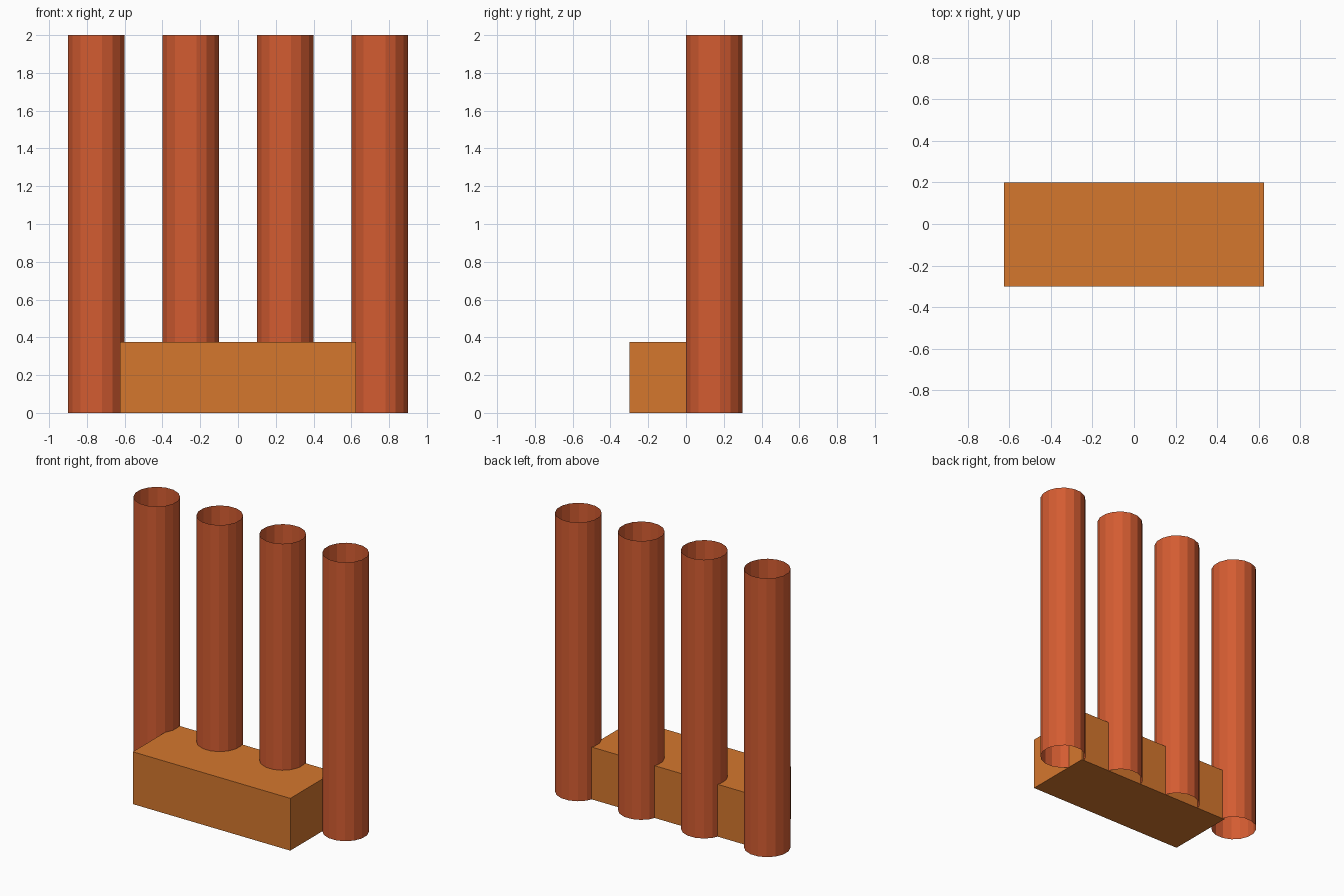
import bpy
import bmesh
import math
from mathutils import Matrix, Vector

cube = bpy.data.objects.get("Cube")
if cube:
    bpy.data.objects.remove(cube, do_unlink=True)


def make_material(name, rgb):
    mat = bpy.data.materials.new(name)
    mat.use_nodes = True
    color = (*rgb, 1.0)
    mat.diffuse_color = color
    mat.node_tree.nodes["Principled BSDF"].inputs["Base Color"].default_value = color
    return mat


def make_object(name, bm, mat, location):
    mesh = bpy.data.meshes.new(name)
    bm.to_mesh(mesh)
    bm.free()
    mesh.materials.append(mat)
    obj = bpy.data.objects.new(name, mesh)
    obj.location = location
    bpy.context.collection.objects.link(obj)
    return obj


rust_red = make_material("rust_red", (0.658, 0.107, 0.031))
warm_orange = make_material("warm_orange", (0.665, 0.185, 0.027))

# Solid base block
BASE_SIZE = Vector((1.25, 0.5, 0.375))
bm = bmesh.new()
bmesh.ops.create_cube(bm, size=1, matrix=Matrix.Diagonal((*BASE_SIZE, 1)))
make_object("base_block", bm, warm_orange, (0, -0.05, BASE_SIZE.z / 2))

# Row of thin open-ended tubes, each with a flat facet facing forward
SIDES, RADIUS, HEIGHT = 16, 0.152, 2.0
for i in range(4):
    bm = bmesh.new()
    bmesh.ops.create_cone(
        bm, cap_ends=False, segments=SIDES, radius1=RADIUS, radius2=RADIUS,
        depth=HEIGHT, matrix=Matrix.Rotation(math.pi / SIDES, 4, "Z"))
    make_object(f"tube_{i + 1}", bm, rust_red, (-0.75 + 0.5 * i, 0.15, HEIGHT / 2))
